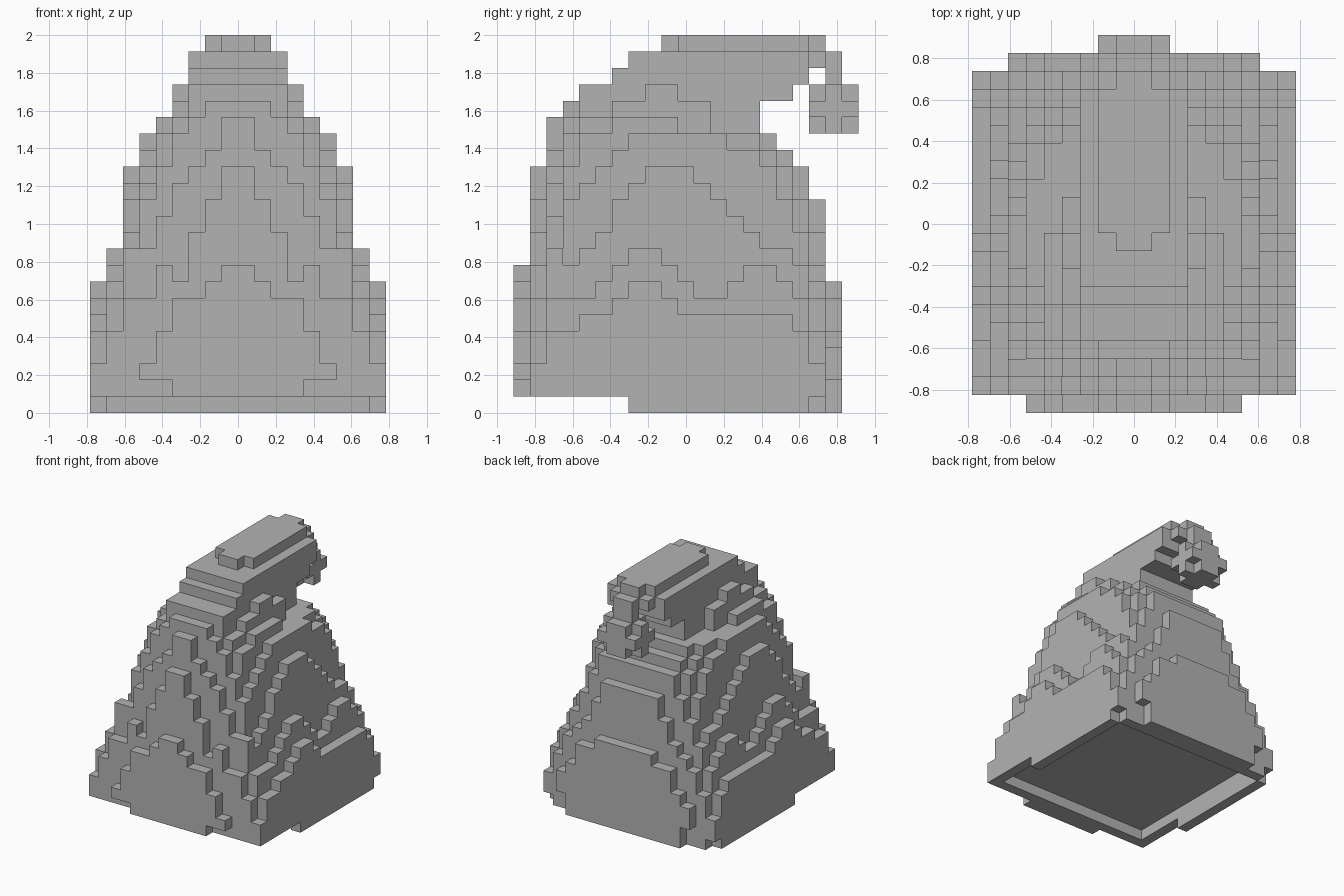
import bpy
import bmesh
from mathutils import Vector

if "Cube" in bpy.data.objects:
    bpy.data.objects.remove(bpy.data.objects["Cube"], do_unlink=True)

CELL = 2 / 23  # edge length of one block

stone = bpy.data.materials.new("plain grey")
stone.use_nodes = True
grey = (0.45, 0.45, 0.45, 1)
stone.diffuse_color = grey
stone.node_tree.nodes["Principled BSDF"].inputs["Base Color"].default_value = grey


def add_box(cells, half_width, rows, layers, inner=0):
    """Fill a mirrored box of blocks; half_width counts blocks from the middle."""
    for column in range(inner, half_width):
        for row in rows:
            for layer in layers:
                cells.add((column, row, layer))
                cells.add((-1 - column, row, layer))


def remove_box(cells, half_width, rows, layers, inner=0):
    cut = set()
    add_box(cut, half_width, rows, layers, inner)
    cells -= cut


def block_mesh(name, cells, neighbours):
    """Skin a set of blocks with only its exposed square faces."""
    bm = bmesh.new()
    verts = {}

    def corner(p):
        key = tuple(p)
        if key not in verts:
            x, y, z = key
            verts[key] = bm.verts.new((x * CELL, (y - 10.5) * CELL, z * CELL))
        return verts[key]

    axes = [Vector((1, 0, 0)), Vector((0, 1, 0)), Vector((0, 0, 1))]
    for cell in cells:
        base = Vector(cell)
        for a in range(3):
            u, w = axes[(a + 1) % 3], axes[(a + 2) % 3]
            for side in (0, 1):
                step = axes[a] if side else -axes[a]
                beside = tuple(int(t) for t in base + step)
                if beside in neighbours:
                    continue
                o = base + axes[a] * side
                loop = [o, o + u, o + u + w, o + w]
                if not side:
                    loop.reverse()
                bm.faces.new([corner(p) for p in loop])
    mesh = bpy.data.meshes.new(name)
    bm.to_mesh(mesh)
    bm.free()
    mesh.materials.append(stone)
    obj = bpy.data.objects.new(name, mesh)
    bpy.context.collection.objects.link(obj)
    return obj


# Stepped front slabs: heights from the middle column outward, front to back
front_slabs = [
    [9, 8, 7, 7, 5, 3],
    [15, 13, 11, 8, 9, 7, 7, 5, 3],
    [18, 16, 15, 14, 12, 10, 10, 7, 5],
    [19, 19, 18, 17, 15, 13, 9, 7, 5],
    [20, 20, 20, 18, 17, 14, 10, 7, 6],
]

# Stepped side slabs: heights along the depth, from inner to outer
side_slabs = [
    [18, 19, 19, 20, 20, 19, 19, 17, 17, 17],
    [17, 18, 18, 18, 18, 17, 17, 17, 17, 17],
    [15, 16, 17, 17, 17, 17, 17, 17, 16, 16],
    [11, 13, 14, 15, 15, 15, 14, 13, 12, 11],
    [8, 9, 10, 10, 9, 8, 7, 7, 8, 9],
    [6, 7, 8, 8, 7, 6, 6, 6, 6, 6],
]

# Stepped back slabs: heights from the middle column outward, inner to outer
back_slabs = [
    [17, 17, 17, 17, 16, 15, 10, 9, 6],
    [16, 16, 16, 16, 15, 13, 10, 8, 6],
    [15, 15, 15, 15, 13, 11, 9, 7, 5],
    [13, 13, 13, 11, 9, 8, 7, 5, 3],
    [8, 8, 8, 7, 7, 5, 4],
]

body = set()
for first_row, slabs in ((0, front_slabs), (15, back_slabs)):
    for row, heights in enumerate(slabs, first_row):
        for column, height in enumerate(heights):
            add_box(body, column + 1, [row], range(height), column)
for column, heights in enumerate(side_slabs, 3):
    for row, height in enumerate(heights, 5):
        add_box(body, column + 1, [row], range(height), column)

# Central ridge
for row in range(5, 15):
    add_box(body, 3, [row], range(min(15 + row, 22)))

# Raised front edge, trimmed corners and hollow underside
remove_box(body, 9, range(7), [0])
remove_box(body, 6, [0], [1], 4)
remove_box(body, 9, [18], [0], 8)
remove_box(body, 7, [19], [0, 1], 6)
remove_box(body, 8, range(2, 18), [0, 1])

# Top ridge and curled tail
tail = set()
add_box(tail, 3, range(15, 17), [19])
add_box(tail, 3, range(15, 18), [20, 21])
add_box(tail, 2, [18], [21])
add_box(tail, 1, [19], [20, 21])
add_box(tail, 2, range(10, 18), [22])
add_box(tail, 1, [9, 18], [22])

# Rounded knob hanging from the tail
knob = set()
add_box(knob, 1, range(18, 21), range(17, 20))
add_box(knob, 2, range(18, 21), [18])
add_box(knob, 2, [19], range(17, 20))

everything = body | tail | knob
for name, cells in (("stepped_body", body), ("curled_tail", tail), ("tail_knob", knob)):
    block_mesh(name, cells, everything)
